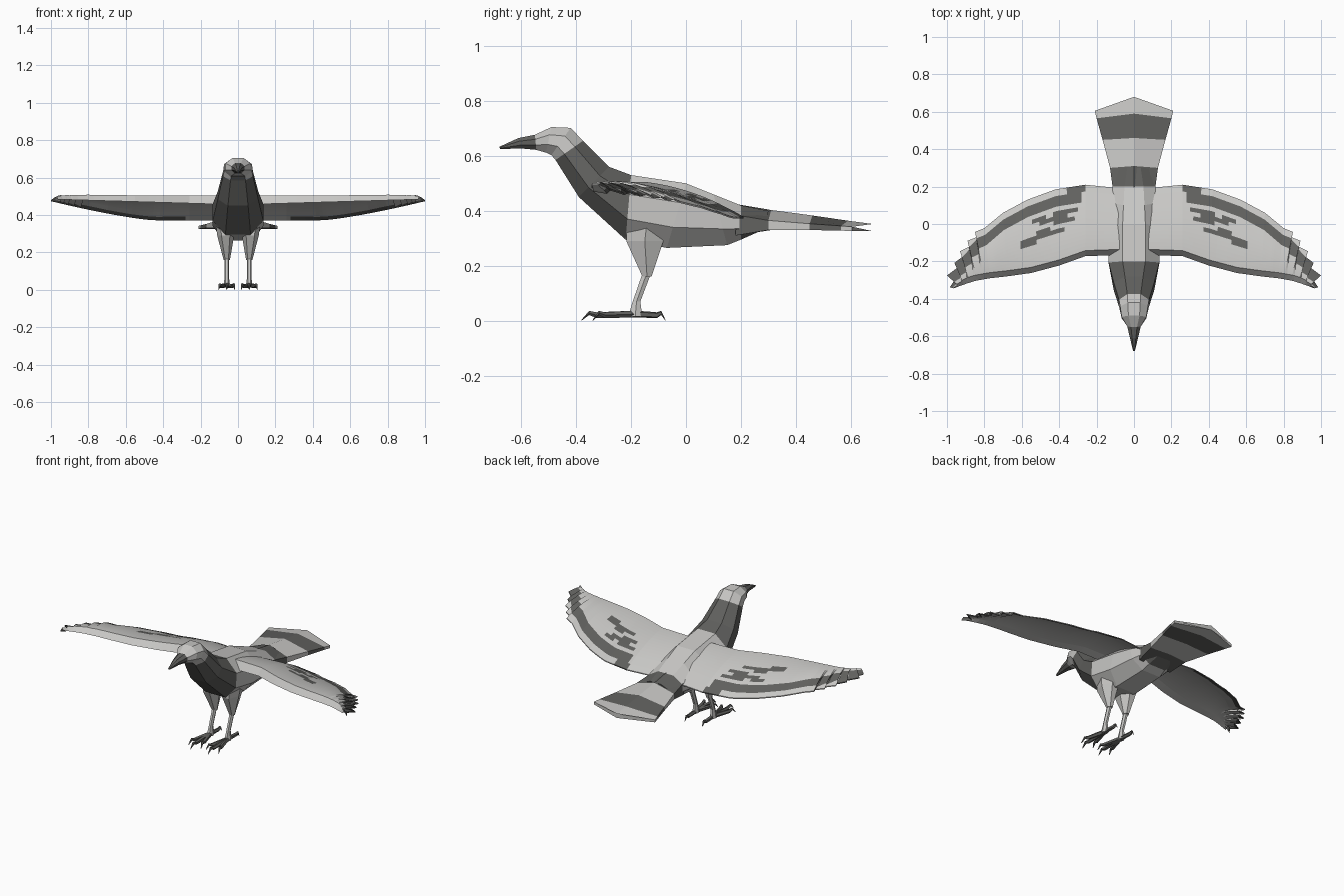
import bpy, bmesh, math
from mathutils import Vector

if "Cube" in bpy.data.objects:
    bpy.data.objects.remove(bpy.data.objects["Cube"])


def material(name, v):
    m = bpy.data.materials.new(name)
    m.diffuse_color = (*v, 1)
    m.use_nodes = True
    m.node_tree.nodes["Principled BSDF"].inputs["Base Color"].default_value = m.diffuse_color
    return m


LIGHT = material("pale_grey", (0.58, 0.575, 0.56))
DARK = material("dark_grey", (0.118, 0.118, 0.112))


def loft(name, rings, is_dark=None, mirror=False):
    """Skin closed rings; is_dark(ring_index, point_index, centre) picks the colour."""
    bm = bmesh.new()
    rows = [[bm.verts.new(p) for p in r] for r in rings]
    n = len(rows[0])
    for i in range(len(rows) - 1):
        for j in range(n):
            k = (j + 1) % n
            f = bm.faces.new((rows[i][j], rows[i][k], rows[i + 1][k], rows[i + 1][j]))
            if is_dark:
                f.material_index = int(is_dark(i, j, f.calc_center_median()))
    for row, i in ((rows[0], 0), (rows[-1], len(rows) - 2)):
        f = bm.faces.new(row)
        if is_dark:
            f.material_index = int(is_dark(i, 0, f.calc_center_median()))
    bmesh.ops.recalc_face_normals(bm, faces=bm.faces)
    me = bpy.data.meshes.new(name)
    bm.to_mesh(me)
    bm.free()
    me.materials.append(LIGHT)
    me.materials.append(DARK)
    ob = bpy.data.objects.new(name, me)
    bpy.context.collection.objects.link(ob)
    if mirror:
        ob.modifiers.new("mirror", 'MIRROR')
    return ob


# Body, neck, head and beak: slanted eight-sided sections
# (top y, top z, bottom y, bottom z, half width)
SECTIONS = [
    (-.68, .633, -.677, .625, .005), (-.61, .665, -.60, .627, .022),
    (-.55, .677, -.545, .622, .036), (-.49, .705, -.51, .612, .066),
    (-.42, .702, -.49, .603, .074), (-.375, .655, -.475, .585, .080),
    (-.28, .56, -.39, .45, .108), (-.20, .53, -.22, .295, .135),
    (0, .50, -.07, .265, .135), (.10, .46, .15, .275, .125),
    (.20, .42, .20, .295, .113), (.30, .40, .29, .335, .08)]
OUTLINE = [(.45, 0), (1, .3), (1, .68), (.5, 1)]
OUTLINE += [(-x, t) for x, t in reversed(OUTLINE)]


def body_ring(s):
    yt, zt, yb, zb, w = s
    return [(x * w, yt + (yb - yt) * t, zt + (zb - zt) * t) for x, t in OUTLINE]


loft("body", [body_ring(s) for s in SECTIONS],
     lambda i, j, c: i in (0, 1, 5, 6, 10) or (i in (3, 4) and j == 3))

# Tail fan: gabled sections (edge y, centre y, half width, top z, edge top z, bottom z)
TAIL = [(.18, .18, .112, .425, .385, .31), (.30, .31, .128, .403, .365, .33),
        (.45, .46, .168, .383, .353, .33), (.565, .59, .20, .364, .345, .328),
        (.605, .68, .21, .352, .342, .326)]


def tail_ring(s):
    ye, yc, w, zt, ze, zb = s
    return [(0, yc, zt), (w, ye, ze), (w, ye, zb), (0, yc, zb), (-w, ye, zb), (-w, ye, ze)]


loft("tail", [tail_ring(s) for s in TAIL], lambda i, j, c: i in (0, 2))

# Wing: chord lines (lead x, lead y, trail x, trail y), serrated at the tip
CHORDS = [
    (.06, -.165, .06, .19), (.26, -.172, .26, .21), (.40, -.222, .42, .185),
    (.55, -.262, .57, .13), (.68, -.28, .70, .06), (.77, -.29, .80, -.022),
    (.80, -.295, .85, -.042), (.815, -.298, .84, -.07), (.84, -.302, .89, -.09),
    (.855, -.306, .876, -.118), (.88, -.314, .93, -.145), (.89, -.317, .908, -.168),
    (.91, -.324, .96, -.208), (.92, -.328, .932, -.225), (.935, -.333, 1.0, -.275),
    (.945, -.337, .95, -.288), (.963, -.344, .985, -.338)]
STREAKS = [((.32, .075), (.42, .06)), ((.34, .03), (.52, .015)),
           ((.38, -.03), (.50, -.055)), ((.48, -.06), (.60, -.115))]
INNER = 12


def streak_dist(c):
    best = 1
    for a, b in STREAKS:
        a, b, p = Vector(a), Vector(b), c.xy
        t = max(0, min(1, (p - a).dot(b - a) / (b - a).length_squared))
        best = min(best, (p - a - (b - a) * t).length)
    return best


def wing_ring(ch, notch):
    lx, ly, tx, ty = ch
    size = math.hypot(tx - lx, ty - ly)
    outer = min(.012 if notch else .036, .25 * size) / size
    inner = min(.092, .6 * size) / size
    s0 = min(.03, .2 * size) / size
    fr = [s0 + (1 - inner - s0) * k / INNER for k in range(INNER + 1)] + [1 - outer, 1]
    zt = .378 + .097 * max(0, (tx - .45) / .53) ** 1.3
    zl = .507
    low = .455 + .03 * lx
    depth = min(1, size / .3)
    top, bottom = [], []
    for s in fr:
        x, y = lx + (tx - lx) * s, ly + (ty - ly) * s
        z = zl + (zt - zl) * s + .1 * depth * s * (1 - s)
        top.append((x, y, z))
        thick = .006 + .03 * depth * (1 - s) ** 1.5
        bottom.append((x, y, z - thick))
    return [(lx, ly, low)] + top + bottom[:0:-1]


rings = []
for n, (a, b) in enumerate(zip(CHORDS, CHORDS[1:])):
    steps = 8 if n < 5 else 1
    for k in range(steps):
        t = k / steps
        rings.append(wing_ring([p + (q - p) * t for p, q in zip(a, b)], n > 6 and n % 2 == 1))
rings.append(wing_ring(CHORDS[-1], False))


def wing_dark(i, j, c):
    band = j in (INNER + 1, INNER + 4)
    margin = j in (INNER + 2, INNER + 3)
    upper = 1 <= j <= INNER
    return ((band and c.x > .27) or (margin and (.26 < c.x < .36 or c.x > .93))
            or (upper and streak_dist(c) < .017))


loft("wing", rings, wing_dark, mirror=True)


# Legs: feathered thigh and thin shank, as horizontal rings (x, y, z, rx, ry)
def flat_ring(x, y, z, rx, ry, n=6):
    return [(x + rx * math.cos(math.tau * k / n), y + ry * math.sin(math.tau * k / n), z)
            for k in range(n)]


loft("thigh", [flat_ring(*p) for p in ((.068, -.14, .38, .055, .085),
     (.066, -.15, .29, .045, .078), (.06, -.142, .16, .017, .019))], mirror=True)
loft("shank", [flat_ring(*p) for p in ((.06, -.142, .175, .013, .018),
     (.06, -.18, .07, .012, .016), (.06, -.185, .015, .017, .03))], mirror=True)


# Toes with hooked claws
def toe(name, dx, dy, length):
    d = Vector((dx, dy, 0)).normalized()
    side = Vector((-d.y, d.x, 0))
    out = []
    for t, z, r in ((0, .024, .013), (.4, .022, .012), (.72, .02, .011),
                    (.86, .028, .008), (1, .002, .002)):
        c = Vector((.06, -.185, z)) + d * length * t
        out.append([c + side * r * math.cos(a) + Vector((0, 0, r * math.sin(a)))
                    for a in (math.tau * k / 5 for k in range(5))])
    loft(name, out, lambda i, j, c: True, mirror=True)


toe("middle_toe", 0, -1, .195)
toe("inner_toe", -.28, -1, .16)
toe("outer_toe", .28, -1, .16)
toe("back_toe", 0, 1, .11)
